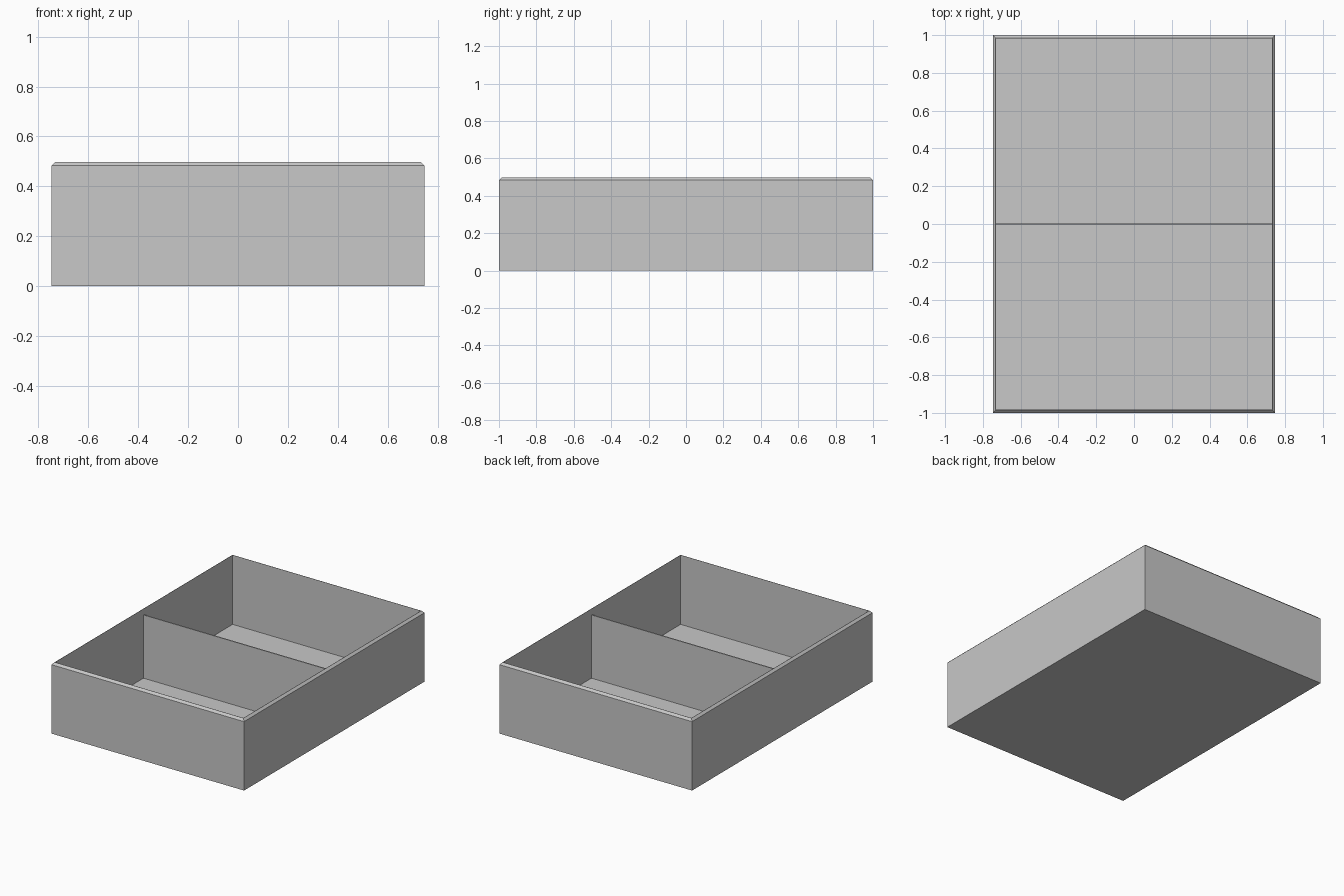
import bpy
import bmesh

cube = bpy.data.objects.get("Cube")
if cube:
    bpy.data.objects.remove(cube, do_unlink=True)

HALF_X, HALF_Y, HEIGHT = 0.747, 1.0, 0.498
CHAMFER, WALL, FLOOR = 0.015, 0.017, 0.012
DIVIDER_TOP, DIVIDER_THICKNESS = 0.455, 0.008

grey = bpy.data.materials.new("plain grey")
grey.use_nodes = True
colour = (0.58, 0.58, 0.58, 1)
grey.diffuse_color = colour
grey.node_tree.nodes["Principled BSDF"].inputs["Base Color"].default_value = colour


def add_object(name, bm):
    bmesh.ops.recalc_face_normals(bm, faces=bm.faces)
    mesh = bpy.data.meshes.new(name)
    bm.to_mesh(mesh)
    bm.free()
    mesh.materials.append(grey)
    obj = bpy.data.objects.new(name, mesh)
    bpy.context.collection.objects.link(obj)


def stacked_solid(name, half_x, half_y, rings):
    """Join rectangular rings, each an (inset, height) pair, and cap both ends."""
    bm = bmesh.new()
    loops = []
    for inset, z in rings:
        x, y = half_x - inset, half_y - inset
        corners = ((-x, -y), (x, -y), (x, y), (-x, y))
        loops.append([bm.verts.new((cx, cy, z)) for cx, cy in corners])
    for low, high in zip(loops, loops[1:]):
        for i in range(4):
            j = (i + 1) % 4
            bm.faces.new((low[i], low[j], high[j], high[i]))
    bm.faces.new(loops[0])
    bm.faces.new(loops[-1])
    add_object(name, bm)


# Open tray: outer wall, chamfered rim, inner wall, floor
stacked_solid("tray", HALF_X, HALF_Y, [
    (0, 0),
    (0, HEIGHT - CHAMFER),
    (CHAMFER, HEIGHT),
    (WALL, HEIGHT),
    (WALL, FLOOR),
])

# Thin partition across the middle, a little lower than the rim
stacked_solid("divider", HALF_X - WALL, DIVIDER_THICKNESS / 2, [
    (0, FLOOR),
    (0, DIVIDER_TOP),
])
